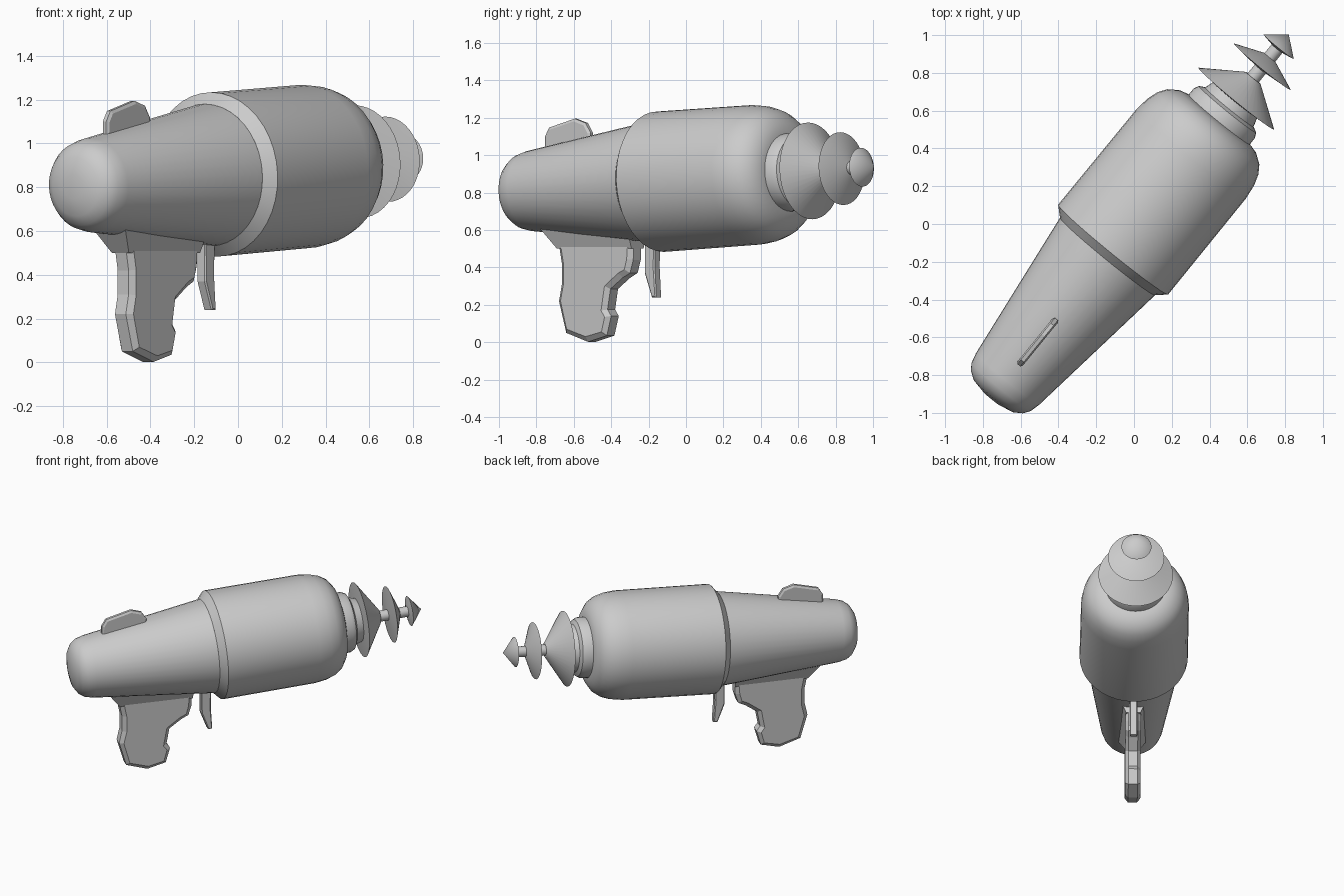
import bpy, bmesh, math
from mathutils import Matrix

if "Cube" in bpy.data.objects:
    bpy.data.objects.remove(bpy.data.objects["Cube"], do_unlink=True)

grey = bpy.data.materials.new("plain grey")
grey.use_nodes = True
GREY = (0.6, 0.6, 0.6, 1)
grey.diffuse_color = GREY
grey.node_tree.nodes["Principled BSDF"].inputs["Base Color"].default_value = GREY

# The gun points along local x; it is turned on the ground and its barrel tips up a little
TURN = Matrix.Rotation(math.radians(50.8), 4, "Z")
BARREL = Matrix.Translation((0, 0, 0.868)) @ TURN @ Matrix.Rotation(math.radians(-3.2), 4, "Y")


def finish(name, bm, matrix, smooth=None):
    bmesh.ops.recalc_face_normals(bm, faces=bm.faces)
    bm.transform(matrix)
    mesh = bpy.data.meshes.new(name)
    bm.to_mesh(mesh)
    bm.free()
    mesh.materials.append(grey)
    obj = bpy.data.objects.new(name, mesh)
    bpy.context.collection.objects.link(obj)
    if smooth:
        bpy.ops.object.select_all(action="DESELECT")
        obj.select_set(True)
        bpy.context.view_layer.objects.active = obj
        bpy.ops.object.shade_smooth_by_angle(angle=math.radians(smooth))
    return obj


def lathe(name, profile, sides=40):
    """Turn (along, radius) points around the barrel axis."""
    bm = bmesh.new()
    verts = [bm.verts.new((s, 0, r)) for s, r in profile]
    edges = [bm.edges.new(pair) for pair in zip(verts, verts[1:])]
    bmesh.ops.spin(bm, geom=verts + edges, cent=(0, 0, 0), axis=(1, 0, 0),
                   angle=math.tau, steps=sides, use_duplicate=False)
    bmesh.ops.remove_doubles(bm, verts=bm.verts, dist=0.0005)
    return finish(name, bm, BARREL, 32)


def plate(name, outline, half, bevel, depth):
    """Upright slab from an (along, height) outline, with chamfered sides."""
    bm = bmesh.new()
    rings = [[bm.verts.new((s, y, z)) for s, z in outline] for y in (-half, half)]
    caps = [bm.faces.new(ring) for ring in rings]
    for i in range(len(outline)):
        j = (i + 1) % len(outline)
        bm.faces.new((rings[0][i], rings[0][j], rings[1][j], rings[1][i]))
    bmesh.ops.recalc_face_normals(bm, faces=bm.faces)
    bmesh.ops.inset_individual(bm, faces=caps, thickness=bevel, depth=depth)
    return finish(name, bm, TURN)


# Tapered rear housing with a rounded cap
lathe("rear_housing", [(-1.195, 0), (-1.195, 0.055), (-1.178, 0.135), (-1.15, 0.178),
                       (-1.115, 0.202), (-1.06, 0.216), (-0.22, 0.325), (-0.2, 0.2)])

# Main body with a step at the back and a rounded shoulder
lathe("main_body", [(-0.21, 0.2), (-0.222, 0.325), (-0.175, 0.376), (0.48, 0.374),
                    (0.56, 0.364), (0.62, 0.345), (0.665, 0.315), (0.7, 0.265),
                    (0.715, 0.21), (0.715, 0)])

# Neck ring
lathe("neck", [(0.68, 0.21), (0.76, 0.208), (0.785, 0.195), (0.8, 0.165), (0.85, 0.15)])

# Shaft carrying the emitter cones
lathe("emitter_shaft", [(0.8, 0.04), (1.23, 0.036)], 24)

# Emitter cones: back, rim, radius, front, front radius
for label, back, rim, radius, front, nose in (
        ("rear", 0.838, 0.858, 0.259, 1.0, 0.05),
        ("middle", 1.06, 1.076, 0.195, 1.14, 0.038),
        ("tip", 1.2, 1.213, 0.104, 1.298, 0)):
    lathe(label + "_emitter_cone", [(back, 0), (back, 0.036), (rim, radius), (front, nose), (front, 0)])

# Pistol grip
plate("grip", [(-0.86, 0.62), (-0.85, 0.52), (-0.83, 0.42), (-0.83, 0.31), (-0.85, 0.22),
               (-0.8, 0.05), (-0.65, 0.002), (-0.52, 0.035), (-0.49, 0.14), (-0.515, 0.175),
               (-0.495, 0.285), (-0.41, 0.345), (-0.36, 0.37), (-0.338, 0.44), (-0.335, 0.6)],
      0.032, 0.028, 0.022)

# Flared saddle joining the grip to the housing
bm = bmesh.new()
loops = [[bm.verts.new((s, y * w, z)) for s, y in ((a, -1), (b, -1), (b, 1), (a, 1))]
         for a, b, w, z in ((-0.85, -0.335, 0.05, 0.5), (-0.94, -0.33, 0.1, 0.62))]
for loop in loops:
    bm.faces.new(loop)
for i in range(4):
    j = (i + 1) % 4
    bm.faces.new((loops[0][i], loops[0][j], loops[1][j], loops[1][i]))
finish("grip_saddle", bm, TURN)

# Trigger
plate("trigger", [(-0.268, 0.58), (-0.268, 0.37), (-0.218, 0.24), (-0.188, 0.24),
                  (-0.198, 0.4), (-0.195, 0.58)], 0.02, 0.008, 0.006)

# Sight fin on top
plate("sight", [(-0.965, 1.0), (-0.965, 1.1), (-0.935, 1.148), (-0.76, 1.195),
                (-0.685, 1.172), (-0.65, 1.12), (-0.65, 1.02)], 0.01, 0.015, 0.008)
